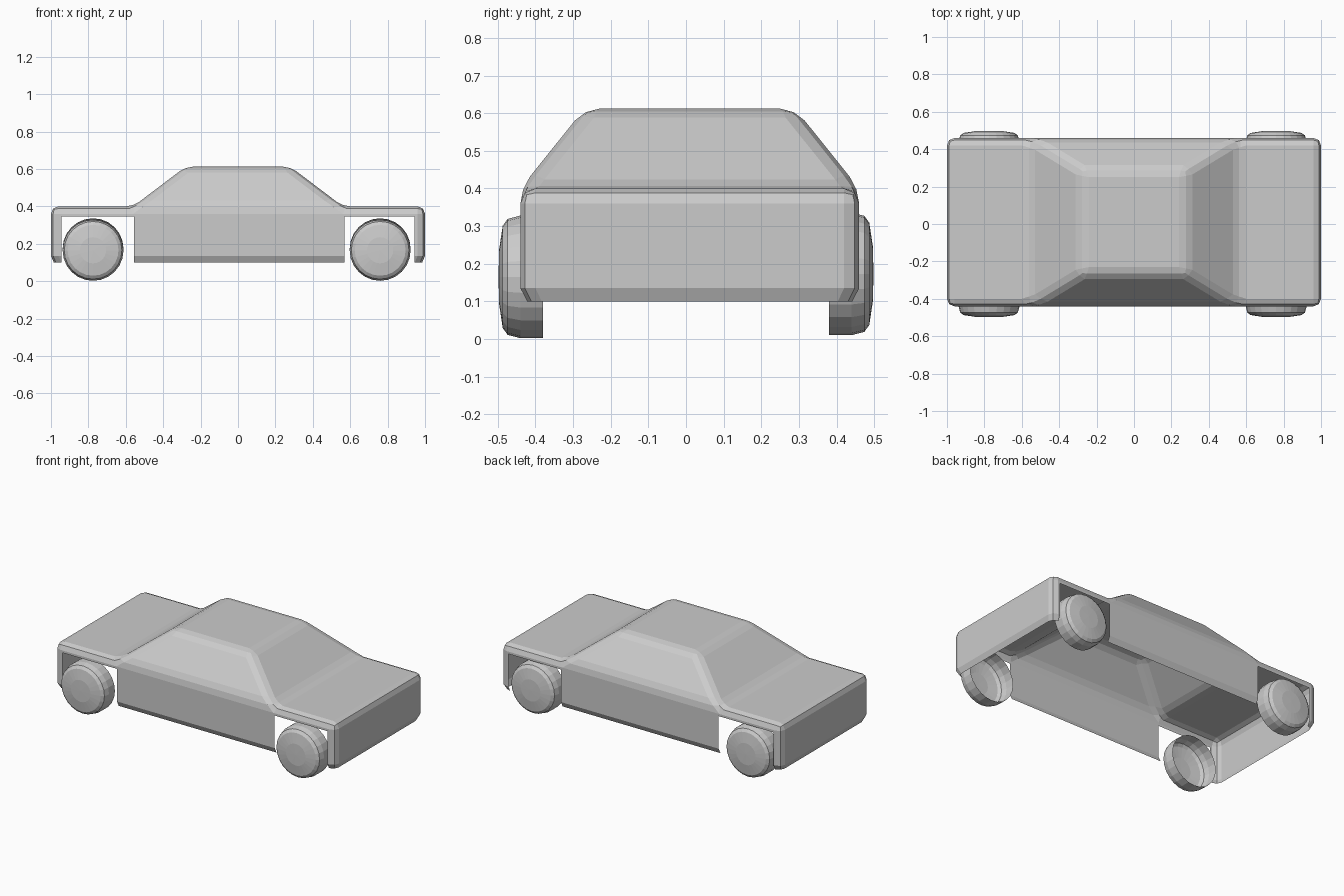
import bpy, bmesh, math
from mathutils import Vector

if "Cube" in bpy.data.objects:
    bpy.data.objects.remove(bpy.data.objects["Cube"])

YC = 0.01  # body centre line


def finish(bm, name):
    me = bpy.data.meshes.new(name)
    bm.to_mesh(me)
    bm.free()
    ob = bpy.data.objects.new(name, me)
    bpy.context.collection.objects.link(ob)
    return ob


def car_body():
    bm = bmesh.new()
    W, WR = 0.45, 0.28           # half widths: body, roof
    ZB, ZH, ZR = 0.135, 0.40, 0.612   # sill, hood, roof heights

    # Section loops across the car: left and right vertex for each station
    def pair(x, w, z):
        return [bm.verts.new((x, YC + s * w, z)) for s in (-1, 1)]

    stations = [(-1, W, ZB), (-1, W, ZH), (-0.56, W, ZH), (-0.28, WR, ZR),
                (0.28, WR, ZR), (0.56, W, ZH), (1, W, ZH), (1, W, ZB)]
    p = [pair(*s) for s in stations]
    for i in range(8):
        a, b = p[i], p[(i + 1) % 8]
        bm.faces.new((a[0], b[0], b[1], a[1]))
    # Cabin sides and lower walls
    for s in (0, 1):
        bm.faces.new([p[i][s] for i in (2, 3, 4, 5)])
        bm.faces.new([p[i][s] for i in (0, 1, 2, 5, 6, 7)])
    bmesh.ops.recalc_face_normals(bm, faces=bm.faces)

    # Round every edge except those around the open underside
    edges = [e for e in bm.edges
             if not all(abs(v.co.z - ZB) < 1e-4 for v in e.verts)]
    bmesh.ops.bevel(bm, geom=edges, offset=0.04, segments=2, profile=0.5,
                    affect='EDGES', clamp_overlap=True)
    bm.normal_update()
    bmesh.ops.delete(bm, geom=[f for f in bm.faces if f.normal.z < -0.9],
                     context='FACES')

    # Sill band turned slightly inwards
    rim = [e for e in bm.edges if e.is_boundary]
    ret = bmesh.ops.extrude_edge_only(bm, edges=rim)
    for v in ret['geom']:
        if isinstance(v, bmesh.types.BMVert):
            v.co.z = 0.10
            v.co.x *= 0.985
            v.co.y = YC + (v.co.y - YC) * 0.96

    # Square wheel openings
    arches = [(-0.945, -0.555), (0.57, 0.945)]
    cuts = [((x, 0, 0), (1, 0, 0)) for a in arches for x in a]
    cuts.append(((0, 0, 0.345), (0, 0, 1)))
    for co, no in cuts:
        bmesh.ops.bisect_plane(bm, geom=bm.verts[:] + bm.edges[:] + bm.faces[:],
                               plane_co=Vector(co), plane_no=Vector(no))
    gone = []
    for f in bm.faces:
        c = f.calc_center_median()
        if c.z < 0.345 and abs(c.y - YC) > 0.42 and any(a < c.x < b for a, b in arches):
            gone.append(f)
    bmesh.ops.delete(bm, geom=gone, context='FACES')
    bmesh.ops.recalc_face_normals(bm, faces=bm.faces)
    return finish(bm, "car_body")


def wheel(name, x, side, z):
    # Hollow lathe: (radius, |y|), open on the inner side
    profile = [(0.163, 0.38), (0.163, 0.44), (0.154, 0.474), (0.136, 0.487),
               (0.07, 0.497), (0.0, 0.498)]
    bm = bmesh.new()
    vs = [bm.verts.new((0, side * y, r)) for r, y in profile]
    es = [bm.edges.new(e) for e in zip(vs, vs[1:])]
    bmesh.ops.spin(bm, geom=vs + es, cent=(0, 0, 0), axis=(0, 1, 0),
                   angle=2 * math.pi, steps=24)
    bmesh.ops.remove_doubles(bm, verts=bm.verts, dist=1e-4)
    bmesh.ops.recalc_face_normals(bm, faces=bm.faces)
    ob = finish(bm, name)
    ob.location = (x, 0, z)
    return ob


car_body()
for end, x in (("left", -0.775), ("right", 0.76)):
    wheel(f"{end}_front_wheel", x, -1, 0.165)
    wheel(f"{end}_back_wheel", x, 1, 0.173)
